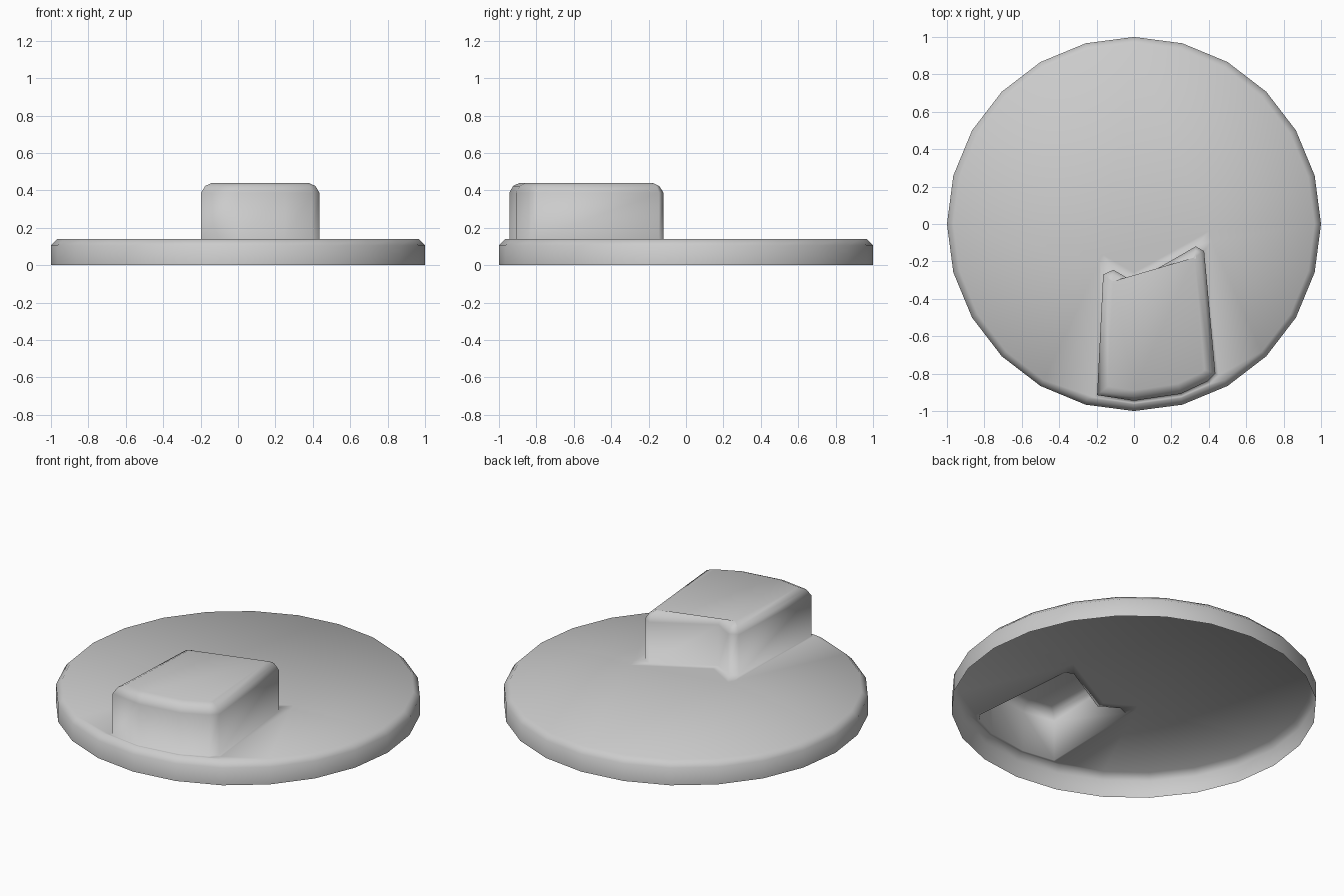
import bpy, bmesh, math
from mathutils import Vector

if "Cube" in bpy.data.objects:
    bpy.data.objects.remove(bpy.data.objects["Cube"])

SIDES = 24
DECK, TOP = 0.14, 0.44

# Block footprint, counter-clockwise, with the matching lip point on the deck
FOOT = [(-0.197, -0.915), (0, -0.945), (0.25, -0.908), (0.395, -0.84),
        (0.435, -0.80), (0.375, -0.145), (0.33, -0.12), (0, -0.31),
        (-0.11, -0.245), (-0.165, -0.27)]
LIP = [(-0.21, -0.927), (0, -0.958), (0.255, -0.922), (0.405, -0.855),
       (0.452, -0.81), (0.415, -0.09), (0.40, -0.04), (0, -0.26),
       (-0.165, -0.165), (-0.185, -0.20)]


def inset(points, d):
    """Mitred inward offset of a counter-clockwise outline."""
    out = []
    n = len(points)
    for i in range(n):
        a, b, c = (Vector(points[j % n]) for j in (i - 1, i, i + 1))
        u, v = (b - a).normalized(), (c - b).normalized()
        n1, n2 = Vector((-u.y, u.x)), Vector((-v.y, v.x))
        out.append(b + (n1 + n2) * d / (1 + n1.dot(n2)))
    return out


def circle(r):
    return [(r * math.sin(2 * math.pi * i / SIDES), -r * math.cos(2 * math.pi * i / SIDES))
            for i in range(SIDES)]


bm = bmesh.new()


def loop(points, z):
    return [bm.verts.new((p[0], p[1], z)) for p in points]


def skin(lower, upper):
    n = len(lower)
    for i in range(n):
        j = (i + 1) % n
        bm.faces.new((lower[i], lower[j], upper[j], upper[i]))


def ring_edges(vs):
    return [bm.edges.get((vs[i - 1], vs[i])) for i in range(len(vs))]


# Rim of the open-bottomed disc with a chamfered edge
rim = [loop(circle(1), 0), loop(circle(1), 0.105), loop(circle(0.965), DECK)]
for a, b in zip(rim, rim[1:]):
    skin(a, b)

# Hollow block: lip on the deck, walls, chamfer, cap
block = [loop(LIP, DECK), loop(FOOT, DECK), loop(FOOT, 0.387),
         loop(inset(FOOT, 0.02), 0.423), loop(inset(FOOT, 0.055), TOP)]
for a, b in zip(block, block[1:]):
    skin(a, b)
bm.faces.new(block[-1])

# Flat deck between the rim and the block lip
bmesh.ops.triangle_fill(bm, use_beauty=True, normal=(0, 0, 1),
                        edges=ring_edges(rim[-1]) + ring_edges(block[0]))
bmesh.ops.recalc_face_normals(bm, faces=bm.faces)
if sum(f.normal.z * f.calc_area() for f in bm.faces) < 0:
    bmesh.ops.reverse_faces(bm, faces=bm.faces)
for f in bm.faces:
    f.smooth = True

mesh = bpy.data.meshes.new("disc_with_block")
bm.to_mesh(mesh)
bm.free()
disc = bpy.data.objects.new("disc_with_block", mesh)
bpy.context.collection.objects.link(disc)
